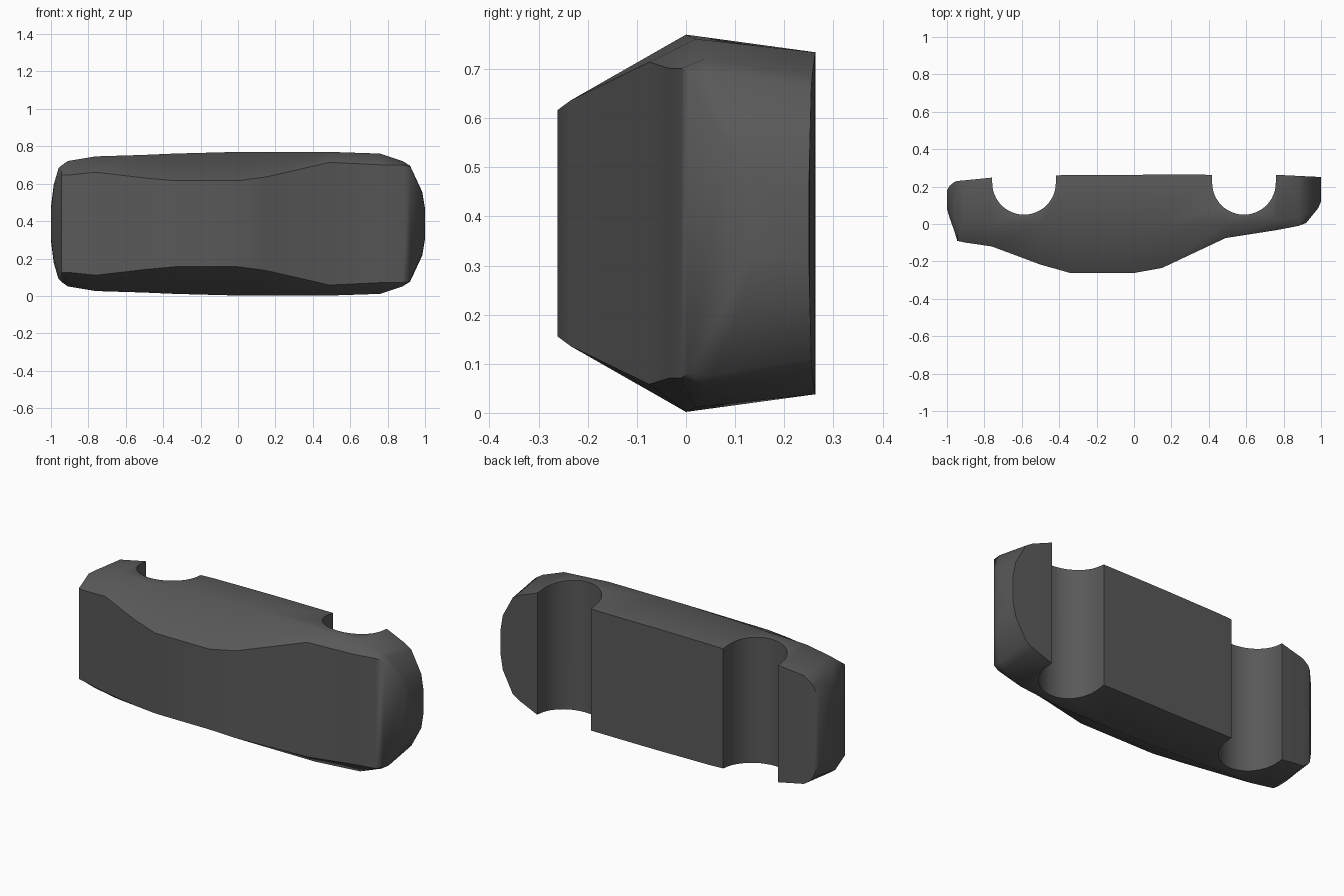
import bpy, bmesh, math

if "Cube" in bpy.data.objects:
    bpy.data.objects.remove(bpy.data.objects["Cube"])

MID = 0.386  # centre plane of the body (its width runs along z)

# Stations along the length: x, then (y, half width) of roof edge, waist, sill
STATIONS = [
    (-1.00, (0.08, 0.07), (0.12, 0.09), (0.18, 0.07)),
    (-0.985, (0.03, 0.19), (0.08, 0.21), (0.205, 0.19)),
    (-0.96, (-0.04, 0.25), (0.04, 0.295), (0.225, 0.265)),
    (-0.945, (-0.09, 0.26), (0.00, 0.31), (0.23, 0.285)),
    (-0.91, (-0.098, 0.26), (0.00, 0.335), (0.233, 0.31)),
    (-0.76, (-0.12, 0.275), (0.00, 0.36), (0.248, 0.335)),
    (-0.50, (-0.217, 0.245), (0.00, 0.368), (0.258, 0.34)),
    (-0.34, (-0.262, 0.23), (0.00, 0.375), (0.262, 0.345)),
    (0.00, (-0.262, 0.23), (0.00, 0.384), (0.263, 0.348)),
    (0.15, (-0.235, 0.25), (0.00, 0.384), (0.264, 0.348)),
    (0.49, (-0.075, 0.328), (0.00, 0.384), (0.263, 0.348)),
    (0.76, (-0.033, 0.315), (0.02, 0.375), (0.263, 0.348)),
    (0.88, (-0.010, 0.315), (0.04, 0.335), (0.257, 0.30)),
    (0.92, (0.005, 0.305), (0.05, 0.31), (0.255, 0.275)),
    (0.985, (0.085, 0.16), (0.11, 0.17), (0.252, 0.155)),
    (1.00, (0.12, 0.07), (0.14, 0.08), (0.25, 0.07)),
]


def loft(name, rings):
    """Skin a list of closed rings and cap both ends."""
    bm = bmesh.new()
    loops = [[bm.verts.new(p) for p in ring] for ring in rings]
    n = len(loops[0])
    for a, b in zip(loops, loops[1:]):
        for i in range(n):
            j = (i + 1) % n
            bm.faces.new((a[i], a[j], b[j], b[i]))
    bm.faces.new(loops[0])
    bm.faces.new(loops[-1])
    bmesh.ops.recalc_face_normals(bm, faces=bm.faces)
    mesh = bpy.data.meshes.new(name)
    bm.to_mesh(mesh)
    bm.free()
    obj = bpy.data.objects.new(name, mesh)
    bpy.context.collection.objects.link(obj)
    return obj


# Car body shell lying on its side
rings = []
for x, *half in STATIONS:
    rings.append([(x, y, MID + w) for y, w in half] +
                 [(x, y, MID - w) for y, w in reversed(half)])
body = loft("car_body", rings)

# Dark paint
paint = bpy.data.materials.new("dark_paint")
paint.diffuse_color = (0.1, 0.1, 0.1, 1)
paint.use_nodes = True
paint.node_tree.nodes["Principled BSDF"].inputs["Base Color"].default_value = paint.diffuse_color
body.data.materials.append(paint)

# Wheel arch cutters: half-round slots through the full width
cutters = []
for side in (-1, 1):
    r, cx, cy = 0.17, side * 0.588, 0.22
    arc = [(cx + r * math.cos(math.pi * i / 24), cy - r * math.sin(math.pi * i / 24))
           for i in range(25)]
    outline = arc + [(cx - r, 0.4), (cx + r, 0.4)]
    cutter = loft("wheel_arch_cutter", [[(x, y, z) for x, y in outline] for z in (-0.2, 1.0)])
    cutter.hide_render = True
    cutter.data.materials.append(paint)
    cutters.append(cutter)
    cut = body.modifiers.new("wheel_arch", 'BOOLEAN')
    cut.operation = 'DIFFERENCE'
    cut.solver = 'EXACT'
    cut.object = cutter

# Apply the arches, then shade smooth with sharp edges kept
bpy.context.view_layer.objects.active = body
body.select_set(True)
for mod in list(body.modifiers):
    bpy.ops.object.modifier_apply(modifier=mod.name)
for cutter in cutters:
    bpy.data.objects.remove(cutter)
bpy.ops.object.shade_smooth_by_angle(angle=math.radians(44))
